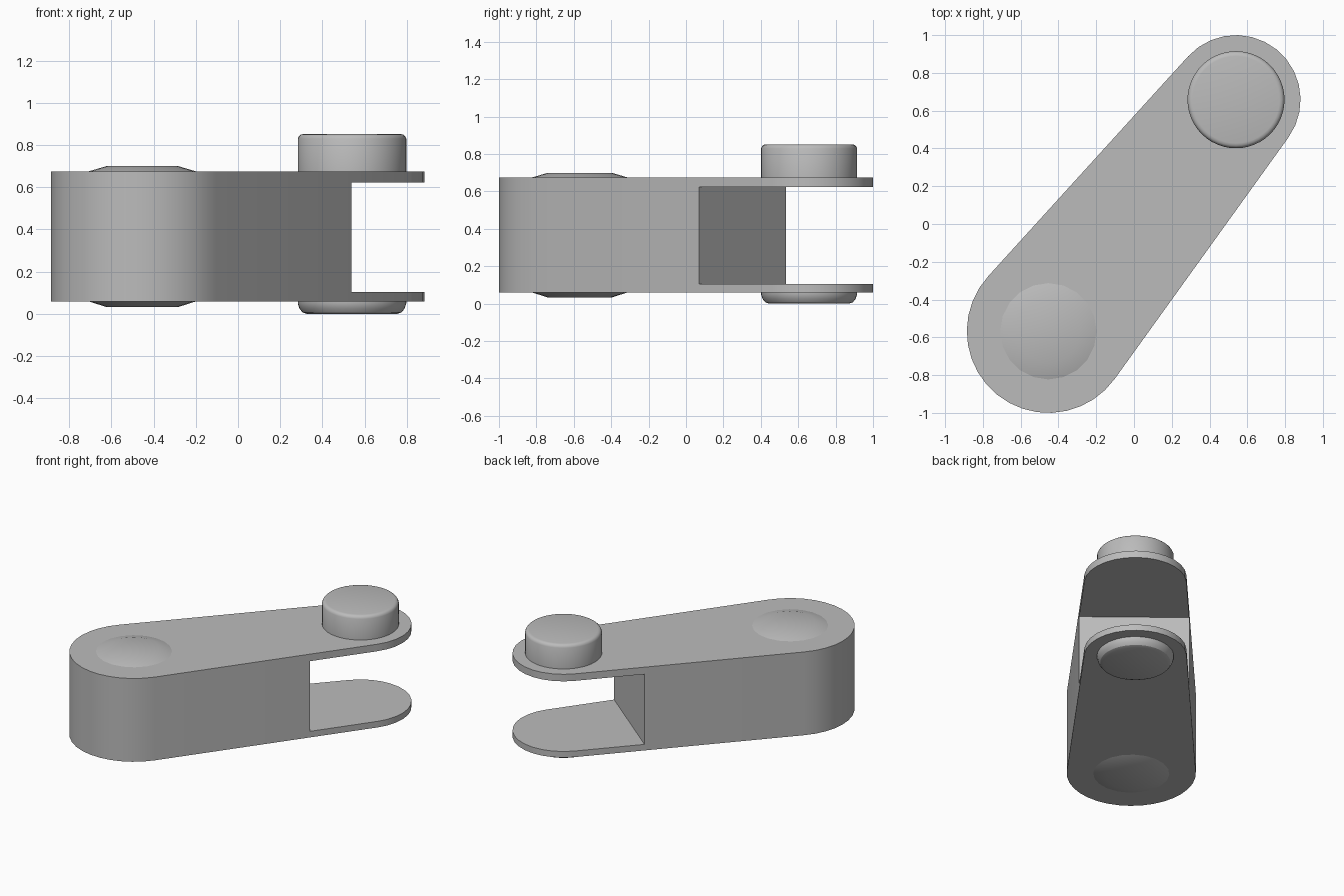
import bpy, bmesh, math
from mathutils import Vector

cube = bpy.data.objects.get("Cube")
if cube:
    bpy.data.objects.remove(cube)

grey = bpy.data.materials.new("plain_grey")
grey.use_nodes = True
grey.diffuse_color = (0.5, 0.5, 0.5, 1)
grey.node_tree.nodes["Principled BSDF"].inputs["Base Color"].default_value = grey.diffuse_color

BIG, BIG_R = Vector((-0.453, -0.568)), 0.432
SMALL, SMALL_R = Vector((0.54, 0.658)), 0.342
AXIS = (SMALL - BIG).normalized()
SIDE = Vector((AXIS.y, -AXIS.x))        # towards the right-hand edge
LENGTH = (SMALL - BIG).length
SLOT = 1.12                             # slot face, measured along the arm
LEVELS = [0.06, 0.105, 0.623, 0.675]


def finish(bm, name, angle=30):
    bmesh.ops.recalc_face_normals(bm, faces=bm.faces)
    mesh = bpy.data.meshes.new(name)
    bm.to_mesh(mesh)
    bm.free()
    mesh.materials.append(grey)
    obj = bpy.data.objects.new(name, mesh)
    bpy.context.collection.objects.link(obj)
    bpy.ops.object.select_all(action="DESELECT")
    obj.select_set(True)
    bpy.context.view_layer.objects.active = obj
    bpy.ops.object.shade_smooth_by_angle(angle=math.radians(angle))
    return obj


def lathe(name, center, profile, steps, angle=30):
    """Spin a (radius, height) profile; the last ring is capped."""
    bm = bmesh.new()
    rings = []
    for r, z in profile:
        rings.append([bm.verts.new((center.x + r * math.cos(a), center.y + r * math.sin(a), z))
                      for a in (math.tau * i / steps for i in range(steps))])
    for low, high in zip(rings, rings[1:]):
        for i in range(steps):
            j = (i + 1) % steps
            bm.faces.new((low[i], low[j], high[j], high[i]))
    bm.faces.new(rings[-1])
    bm.faces.new(rings[0])
    return finish(bm, name, angle)


def arc(center, radius, start, end, steps):
    """Arc measured from the arm axis, positive towards the right edge."""
    for i in range(steps + 1):
        a = start + (end - start) * i / steps
        yield center + radius * (AXIS * math.cos(a) + SIDE * math.sin(a))


# Arm outline: tapered hull of two circles, split where the slot begins
tangent = math.acos((BIG_R - SMALL_R) / LENGTH)
tip = list(arc(SMALL, SMALL_R, tangent, -tangent, 14))
heel = list(arc(BIG, BIG_R, -tangent, -math.tau + tangent, 18))


def at_slot(a, b):
    da, db = (a - BIG).dot(AXIS), (b - BIG).dot(AXIS)
    return a.lerp(b, (SLOT - da) / (db - da))


right, left = at_slot(heel[-1], tip[0]), at_slot(heel[0], tip[-1])
outline = [right] + tip + [left] + heel
left_index = len(tip) + 1
count = len(outline)

# Forked arm: solid heel with two thin plates around the slot
bm = bmesh.new()
rows = [[bm.verts.new((p.x, p.y, z)) for p in outline] for z in LEVELS]
for level, (low, high) in enumerate(zip(rows, rows[1:])):
    for i in range(left_index if level == 1 else 0, count):
        j = (i + 1) % count
        bm.faces.new((low[i], low[j], high[j], high[i]))
bm.faces.new(rows[0])
bm.faces.new(rows[-1])
bm.faces.new(rows[1][:left_index + 1])
bm.faces.new(rows[2][:left_index + 1])
bm.faces.new((rows[1][0], rows[1][left_index], rows[2][left_index], rows[2][0]))
finish(bm, "forked_arm")

# Rounded pin ends on the outside of the fork
lathe("upper_pin", SMALL, [(0.257, 0.67), (0.257, 0.83), (0.251, 0.842),
                           (0.243, 0.849), (0.23, 0.852)], 48)
lathe("lower_pin", SMALL, [(0.257, 0.065), (0.257, 0.05), (0.249, 0.026),
                           (0.235, 0.008), (0.213, 0)], 48)

# Shallow swellings over the heel pivot
for name, base, crown in (("upper_swelling", LEVELS[3], 0.7), ("lower_swelling", LEVELS[0], 0.033)):
    lathe(name, BIG, [(0.255, base), (0.17, crown)], 20, 60)
